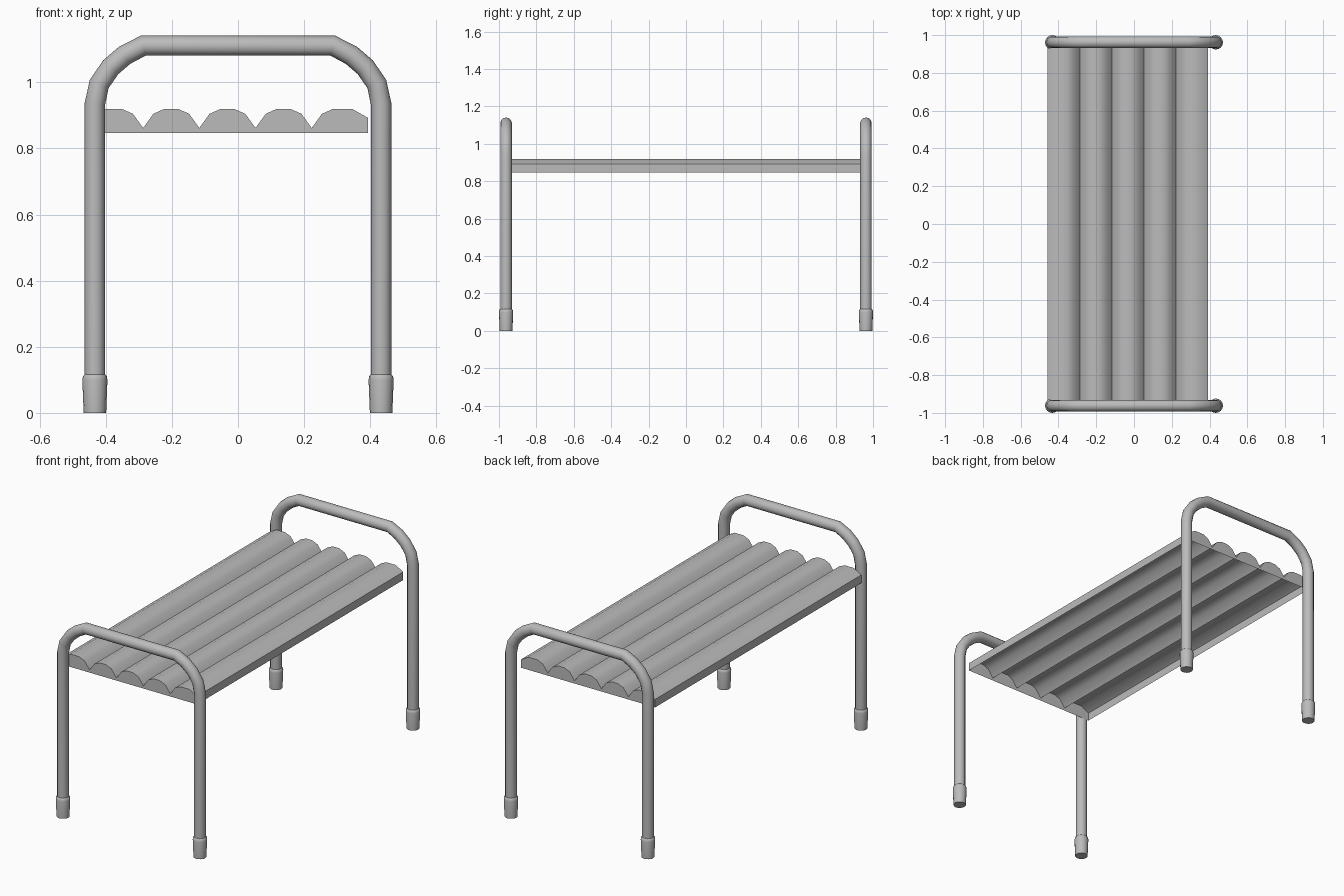
import bpy, bmesh, math
from mathutils import Vector

cube = bpy.data.objects.get("Cube")
if cube:
    bpy.data.objects.remove(cube, do_unlink=True)

GREY = (0.5, 0.5, 0.5, 1)
metal = bpy.data.materials.new("plain_grey")
metal.use_nodes = True
metal.diffuse_color = GREY
metal.node_tree.nodes["Principled BSDF"].inputs["Base Color"].default_value = GREY

LEG_X, END_Y, TUBE_R = 0.433, 0.962, 0.031
SEAT_Y = 0.931


def smooth(obj, angle):
    bpy.ops.object.select_all(action='DESELECT')
    obj.select_set(True)
    bpy.context.view_layer.objects.active = obj
    bpy.ops.object.shade_smooth_by_angle(angle=math.radians(angle))


def add_mesh(name, bm, angle):
    mesh = bpy.data.meshes.new(name)
    bm.to_mesh(mesh)
    bm.free()
    mesh.materials.append(metal)
    obj = bpy.data.objects.new(name, mesh)
    bpy.context.collection.objects.link(obj)
    smooth(obj, angle)
    return obj


def bent_frame(name, y):
    # Bent tube: up one leg, over the rounded corners, down the other
    half = [(LEG_X, 0.03), (LEG_X, 0.935), (0.42, 0.995),
            (0.385, 1.046), (0.343, 1.082), (0.287, 1.111)]
    path = half + [(-x, z) for x, z in reversed(half)]
    curve = bpy.data.curves.new(name, 'CURVE')
    curve.dimensions = '3D'
    curve.bevel_depth = TUBE_R
    curve.bevel_resolution = 4
    spline = curve.splines.new('POLY')
    spline.points.add(len(path) - 1)
    for point, (x, z) in zip(spline.points, path):
        point.co = (x, y, z, 1)
    curve.materials.append(metal)
    obj = bpy.data.objects.new(name, curve)
    bpy.context.collection.objects.link(obj)
    bpy.ops.object.select_all(action='DESELECT')
    obj.select_set(True)
    bpy.context.view_layer.objects.active = obj
    bpy.ops.object.convert(target='MESH')
    smooth(bpy.context.object, 50)


def foot(name, x, y):
    # Tapered cap with a rounded upper lip
    sides = 16
    bm = bmesh.new()
    rings = []
    for r, z in [(0.034, 0), (0.038, 0.1), (0.036, 0.111), (TUBE_R, 0.116)]:
        rings.append([bm.verts.new((x + r * math.cos(a), y + r * math.sin(a), z))
                      for a in (2 * math.pi * i / sides for i in range(sides))])
    for low, high in zip(rings, rings[1:]):
        for i in range(sides):
            j = (i + 1) % sides
            bm.faces.new((low[i], low[j], high[j], high[i]))
    bm.faces.new(list(reversed(rings[0])))
    add_mesh(name, bm, 50)


def ribbed_seat():
    # Five rounded ribs over straight sides, closed at the ends, open below
    pitch, ribs, start = 0.17, 5, -0.457
    rib = [(0.031, 0.905), (0.065, 0.92), (0.105, 0.92), (0.139, 0.905)]
    end = start + pitch * ribs
    top = [(start, 0.893)]
    for n in range(ribs):
        x0 = start + pitch * n
        points = rib
        if n == 0:
            points = [(0.048, 0.92)] + rib[2:]
        elif n == ribs - 1:
            points = rib[:2] + [(0.122, 0.92)]
        top += [(x0 + x, z) for x, z in points]
        top.append((x0 + pitch, 0.862 if n < ribs - 1 else 0.893))
    outline = [(start, 0.847)] + top + [(end, 0.847)]
    bm = bmesh.new()
    front, back = [[bm.verts.new((x, y, z)) for x, z in outline]
                   for y in (-SEAT_Y, SEAT_Y)]
    for i in range(len(outline) - 1):
        bm.faces.new((front[i], front[i + 1], back[i + 1], back[i]))
    bm.faces.new(list(reversed(front)))
    bm.faces.new(back)
    add_mesh("ribbed_seat", bm, 40)


# Two end frames with their feet
for end_name, sy in (("front", -1), ("back", 1)):
    bent_frame(end_name + "_frame", sy * END_Y)
    for side_name, sx in (("left", 1), ("right", -1)):
        foot(f"{end_name}_{side_name}_foot", sx * LEG_X, sy * END_Y)

ribbed_seat()
